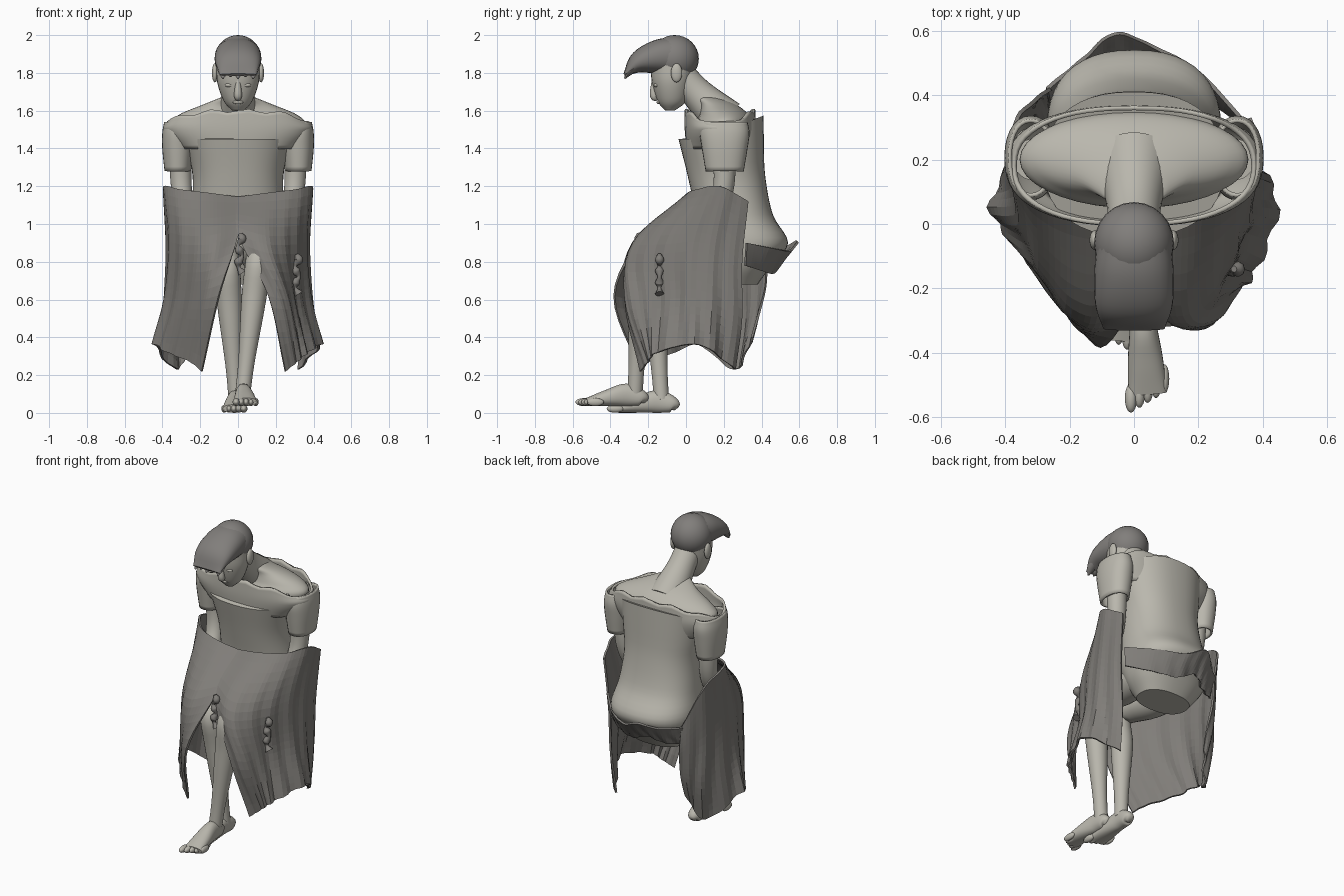
import bpy
import bmesh
from math import sin, cos, pi, copysign
from mathutils import Vector

default_cube = bpy.data.objects.get("Cube")
if default_cube:
    bpy.data.objects.remove(default_cube, do_unlink=True)


def material(name, colour):
    mat = bpy.data.materials.new(name)
    mat.use_nodes = True
    mat.diffuse_color = (*colour, 1)
    mat.node_tree.nodes["Principled BSDF"].inputs["Base Color"].default_value = (*colour, 1)
    return mat


SKIN = material("warm stone", (.49, .475, .42))
CLOTH = material("dark cloth", (.215, .205, .19))
HAIR = material("dark hair", (.22, .21, .2))


def spline(points, steps):
    """Catmull-Rom interpolation of equally long tuples."""
    pts = [Vector(p) for p in points]
    pts = [2 * pts[0] - pts[1]] + pts + [2 * pts[-1] - pts[-2]]
    out = []
    for before, start, end, after in zip(pts, pts[1:], pts[2:], pts[3:]):
        for k in range(steps):
            t = k / steps
            leave, arrive = (end - before) / 2, (after - start) / 2
            bend = (end - start) * 3 - leave * 2 - arrive
            twist = leave + arrive - (end - start) * 2
            out.append(start + (leave + (bend + twist * t) * t) * t)
    return out + [pts[-2]]


def finish(name, bm, mat, smooth=True, thickness=0):
    bmesh.ops.recalc_face_normals(bm, faces=bm.faces)
    mesh = bpy.data.meshes.new(name)
    bm.to_mesh(mesh)
    bm.free()
    mesh.materials.append(mat)
    obj = bpy.data.objects.new(name, mesh)
    bpy.context.collection.objects.link(obj)
    if thickness:
        mod = obj.modifiers.new("thickness", "SOLIDIFY")
        mod.thickness = thickness
        mod.offset = 0
    if smooth:
        bpy.ops.object.select_all(action="DESELECT")
        obj.select_set(True)
        bpy.context.view_layer.objects.active = obj
        bpy.ops.object.shade_smooth_by_angle(angle=.9)


def loft(name, rings, mat, follow, power=1, sides=28, thickness=0, warp=None):
    """Skin rings (x, y, z, half width, half depth); a thickness leaves the ends open."""
    bm = bmesh.new()
    path = spline(rings, 5)
    loops = []
    for i, ring in enumerate(path):
        tangent = Vector((0, 0, 1))
        if follow:
            ahead, behind = path[min(i + 1, len(path) - 1)], path[max(i - 1, 0)]
            tangent = (Vector(ahead[:3]) - Vector(behind[:3])).normalized()
        side = Vector((1, 0, 0))
        side = (side - tangent * side.dot(tangent)).normalized()
        depth = tangent.cross(side)
        loop = []
        for k in range(sides):
            c, s = cos(2 * pi * k / sides), sin(2 * pi * k / sides)
            co = (Vector(ring[:3]) + side * copysign(abs(c) ** power, c) * ring[3]
                  + depth * copysign(abs(s) ** power, s) * ring[4])
            loop.append(bm.verts.new(warp(co) if warp else co))
        loops.append(loop)
    for low, high in zip(loops, loops[1:]):
        for k in range(sides):
            n = (k + 1) % sides
            bm.faces.new((low[k], low[n], high[n], high[k]))
    if not thickness:
        bm.faces.new(loops[0])
        bm.faces.new(loops[-1])
    finish(name, bm, mat, thickness=thickness)


def stack(name, sections, x=0, **options):
    """Level sections given as (height, front, back, half width)."""
    rings = [(x, (front + back) / 2, z, width, (back - front) / 2) for z, front, back, width in sections]
    loft(name, rings, SKIN, False, **options)


def tube(name, points, widths, mat=SKIN, heights=None, **options):
    """Rounded form along a path, with its own height if it is flattened."""
    rings = [(*p, w, h) for p, w, h in zip(points, widths, heights or widths)]
    loft(name, rings, mat, True, **options)


def ellipsoid(name, centre, size, mat=SKIN):
    bm = bmesh.new()
    bmesh.ops.create_uvsphere(bm, u_segments=24, v_segments=16, radius=1)
    bmesh.ops.scale(bm, vec=size, verts=bm.verts)
    bmesh.ops.translate(bm, vec=centre, verts=bm.verts)
    finish(name, bm, mat)


def sheet(name, columns, fold, flip=1):
    """Faceted cloth through columns of points, with pleats growing to the hem."""
    bm = bmesh.new()
    rows = [spline(row, 8) for row in zip(*[spline(column, 6) for column in columns])]
    grid = []
    for j, row in enumerate(rows):
        line = []
        for i, co in enumerate(row):
            u, v = i / (len(row) - 1), j / (len(rows) - 1)
            pleat = 1 + fold * (v + .2) * min(1, u * 2) * sin(u * 48 + sin(v * 4))
            line.append(bm.verts.new((flip * co.x * pleat, co.y * pleat, co.z)))
        grid.append(line)
    for upper, lower in zip(grid, grid[1:]):
        for i in range(len(upper) - 1):
            bm.faces.new((upper[i], upper[i + 1], lower[i + 1], lower[i]))
    finish(name, bm, CLOTH, smooth=False, thickness=.012)


# Torso garment, its top edge climbing towards the back
def raise_back(co):
    lift = min(1, max(0, co.z - 1.35) * 10)
    return co + Vector((0, 0, lift * max(0, co.y - .1) * .4))


stack("torso_garment", [(.68, .15, .38, .17), (.78, .1, .45, .24), (.9, .05, .54, .27), (1.05, .05, .46, .25),
                        (1.25, .01, .42, .24), (1.45, -.04, .41, .28)], power=.85, sides=44, warp=raise_back)


# Open yoke around the shoulders, its wavy rim sinking at both sides
def wavy_rim(co):
    sink = .07 * abs(co.x / .39) ** 3 - .01 * sin(co.x * 34)
    return co - Vector((0, 0, max(0, co.z - 1.5) * 10 * sink))


stack("shoulder_yoke", [(1.4, .01, .35, .3), (1.5, 0, .36, .385), (1.6, 0, .36, .37)],
      power=.85, sides=56, thickness=.014, warp=wavy_rim)

# Bare shoulders and neck
stack("shoulders", [(1.45, .05, .35, .3), (1.53, .05, .35, .355), (1.58, .07, .33, .31),
                    (1.63, .07, .27, .19), (1.67, .04, .18, .09)], sides=36)
tube("neck", [(0, .2, 1.55), (0, .06, 1.69), (0, -.04, 1.8)], (.12, .085, .08))

# Head bowed forward, with hair swept over the brow
stack("face", [(1.6, -.11, -.06, .03), (1.65, -.15, 0, .075), (1.75, -.18, .03, .11), (1.85, -.19, .05, .115)])
ellipsoid("hair_crown", (0, -.06, 1.875), (.124, .128, .125), HAIR)
tube("hair_sweep", [(0, -.06, 1.89), (0, -.15, 1.885), (0, -.25, 1.855), (0, -.325, 1.79)],
     (.115, .123, .12, .095), HAIR, (.1, .09, .06, .008), power=.9)
for i in range(-2, 3):
    x = i * .04
    tube("fringe_lock", [(x, -.27, 1.83), (x, -.3, 1.8), (x, -.325, 1.77 + .01 * (i % 2))],
         (.03, .024, .004), HAIR, (.02, .014, .004), sides=8)
tube("nose", [(0, -.17, 1.76), (0, -.17, 1.68), (0, -.15, 1.66)], (.012, .021, .01), sides=12)
ellipsoid("lips", (0, -.142, 1.645), (.028, .014, .01))

for s in (-1, 1):
    ellipsoid("ear", (s * .122, -.05, 1.8), (.016, .03, .05))
    ellipsoid("eyelid", (s * .045, -.155, 1.735), (.024, .016, .012))
    # Arms with short loose sleeves
    stack("sleeve", [(1.28, .11, .3, .063), (1.4, .09, .32, .075), (1.48, .08, .33, .075), (1.54, .09, .32, .065)],
          x=s * .32, power=.9, thickness=.012)
    tube("arm", [(s * .31, .2, 1.5), (s * .3, .2, 1.2), (s * .28, .14, 1.05), (s * .25, .05, 1)],
         (.065, .055, .05, .035))


# Crossed legs running from the hip over the knee to the ankle
def leg(name, side, knee, ankle):
    hip, knee, ankle = Vector((side * .13, .3, .82)), Vector(knee), Vector(ankle)
    points = [hip, hip.lerp(knee, .5), knee, knee.lerp(ankle, .3), knee.lerp(ankle, .75), ankle]
    tube(name, points, (.1, .1, .068, .066, .044, .04))


leg("left_leg", 1, (.11, -.23, .83), (.025, -.27, .1))
leg("right_leg", -1, (-.06, -.18, .8), (-.01, -.13, .07))


# Bare feet with five toes, the left one resting over the right
def foot(name, side, x, heel, sole, turn):
    heights = (.015, .042, .06, .044, .022)
    reach = (0, .02, .1, .2, .31)
    points = [(x + turn * r * 3, heel - r, sole + max(h, .022)) for r, h in zip(reach, heights)]
    tube(name, points, (.015, .038, .042, .054, .06), heights=heights, power=.9)
    for k in range(5):
        centre = (points[-1][0] + side * (k - 2) * .026, heel - .325 + .015 * k, sole + .022)
        ellipsoid(name + "_toe", centre, (.019 - .001 * k, .045, .021))


foot("left_foot", 1, .022, -.215, .035, .022)
foot("right_foot", -1, -.01, -.05, 0, -.012)


# Draped skirt, parted at the front; each column falls from the rim to the hem
def skirt(name, flip, parting, corner, wrap):
    inner = [(0, .01, 1.14), (0, -.22, .94), (parting, parting - .48, .62), (parting + .09, -.24, .22)]
    knee = [(.15, .01, 1.16), (.15, -.28, .89), (parting + .09, -.3, .6), (parting + .15, -.2, .27)]
    thigh = [(.3, .06, 1.18), (.29, -.13, .89), (.31, -.13, .6), (.37, corner, .32)]
    side = [(.39, .18, 1.2), (.37, .1, .9), (.39, .08, .6), (.44, .07, .36)]
    back = [(.36, .33, 1.12), (.35, .3, .8), (.34, .3, .5), (.32, .26, .23)]
    sheet(name, [inner, knee, thigh, side, back] + wrap, .022, flip)


skirt("skirt_right", -1, .1, -.06, [[(.26, .42, .87), (.25, .43, .7), (.24, .4, .55), (.24, .35, .4)]])
skirt("skirt_left", 1, .16, -.15, [])


# Cloth gathered behind the seat, with a small off-centre peak
def seat_column(x, y, top):
    return [(x * (1 - d / 5), .3 + (y - .3) * (1 - d * 3), top - d) for d in (0, .06, .12)]


sheet("seat_cloth", [seat_column(*rim) for rim in ((.34, .32, .9), (.2, .47, .87), (.06, .55, .86),
                                                   (-.06, .59, .91), (-.16, .51, .87), (-.27, .42, .87))], .01)

# Crumpled ruffles at the opening and on the left side
for name, x, y, top in (("front_ruffle", .01, -.25, .95), ("side_ruffle", .31, -.14, .84)):
    knots = [(x + .012 * sin(i * 2), y, top - i * .03) for i in range(8)]
    tube(name, knots, [.01 + .014 * (i % 2) for i in range(8)], CLOTH, sides=9)
